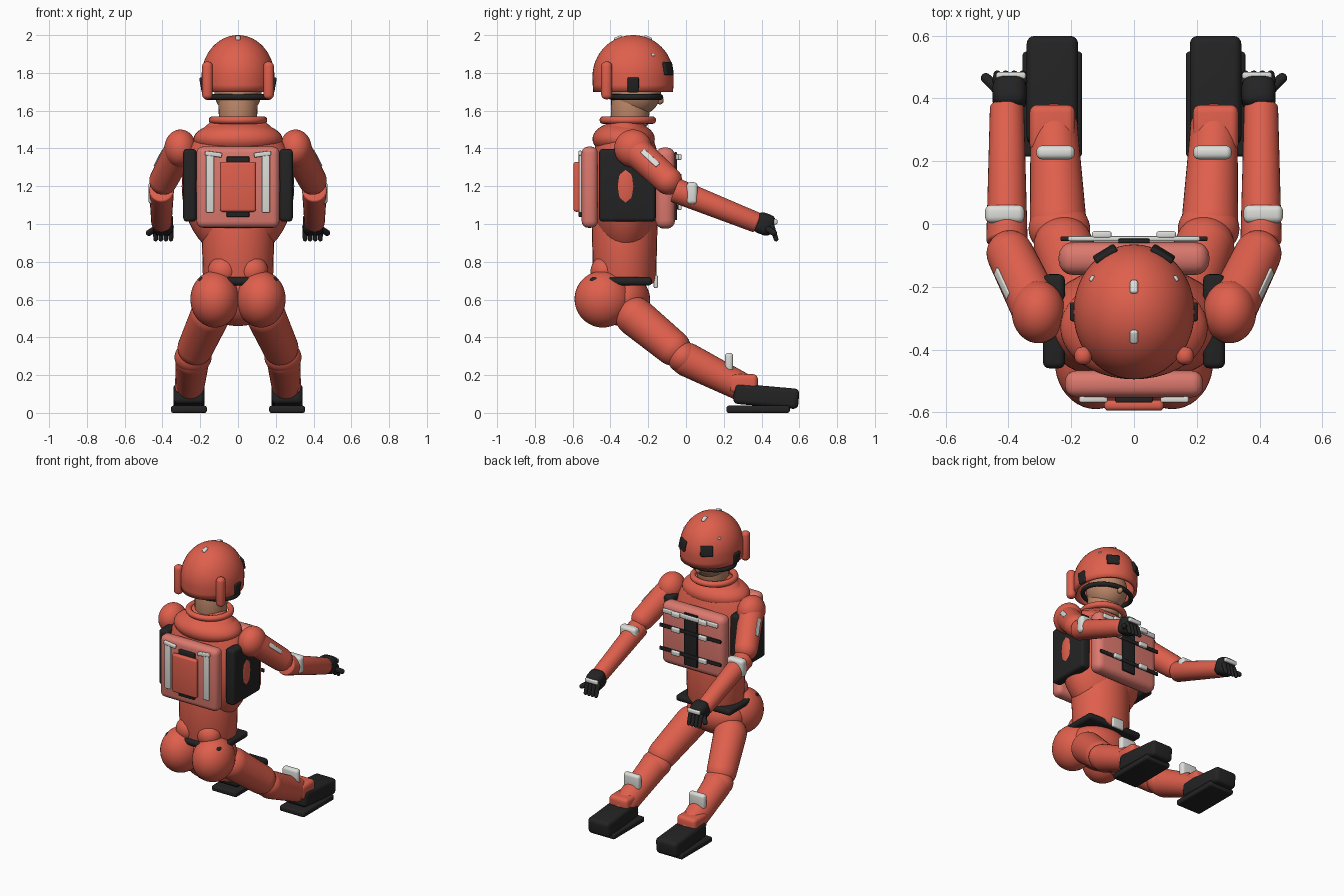
import bpy, bmesh
from math import radians
from mathutils import Vector, Matrix

cube = bpy.data.objects.get("Cube")
if cube:
    bpy.data.objects.remove(cube, do_unlink=True)


def material(name, rgb):
    m = bpy.data.materials.new(name)
    m.use_nodes = True
    m.diffuse_color = (*rgb, 1)
    m.node_tree.nodes["Principled BSDF"].inputs["Base Color"].default_value = (*rgb, 1)
    return m


RED = material("suit red", (0.74, 0.115, 0.073))
PINK = material("pack pink", (0.71, 0.19, 0.155))
BLACK = material("black rubber", (0.017, 0.017, 0.017))
WHITE = material("off white", (0.72, 0.72, 0.69))
SKIN = material("skin", (0.5, 0.24, 0.14))


def finish(name, bm, mat):
    bmesh.ops.recalc_face_normals(bm, faces=bm.faces)
    for f in bm.faces:
        f.smooth = True
    for e in bm.edges:
        e.smooth = len(e.link_faces) < 2 or e.calc_face_angle(0) < 0.7
    me = bpy.data.meshes.new(name)
    bm.to_mesh(me)
    bm.free()
    me.materials.append(mat)
    ob = bpy.data.objects.new(name, me)
    bpy.context.collection.objects.link(ob)
    return ob


def ball(name, loc, radii, mat=RED):
    bm = bmesh.new()
    bmesh.ops.create_uvsphere(bm, u_segments=40, v_segments=24, radius=1)
    bmesh.ops.transform(bm, verts=bm.verts,
                        matrix=Matrix.Translation(loc) @ Matrix.Diagonal((*radii, 1)))
    return finish(name, bm, mat)


def box(name, loc, size, mat, bevel=0.01, rot=None):
    bm = bmesh.new()
    bmesh.ops.create_cube(bm, size=1)
    bmesh.ops.scale(bm, verts=bm.verts, vec=size)
    bmesh.ops.bevel(bm, geom=bm.edges[:], offset=min(bevel, min(size) * 0.45),
                    segments=4, profile=0.5, affect='EDGES')
    m = Matrix.Translation(loc)
    if rot is not None:
        m = m @ rot.to_4x4()
    bmesh.ops.transform(bm, verts=bm.verts, matrix=m)
    return finish(name, bm, mat)


def limb(name, a, b, ra, rb, mat=RED, rounded=True, flat=1):
    """Tapered tube from a to b, with ball ends when rounded."""
    a, b = Vector(a), Vector(b)
    d = b - a
    bm = bmesh.new()
    bmesh.ops.create_cone(bm, cap_ends=True, segments=32, radius1=ra, radius2=rb, depth=d.length)
    if not rounded:
        caps = [e for e in bm.edges if e.calc_face_angle(0) > 1]
        bmesh.ops.bevel(bm, geom=caps, offset=min(ra, rb) * 0.2, segments=3,
                        profile=0.5, affect='EDGES')
    else:
        for z, r in ((-d.length / 2, ra), (d.length / 2, rb)):
            bmesh.ops.create_uvsphere(bm, u_segments=32, v_segments=16, radius=r,
                                      matrix=Matrix.Translation((0, 0, z)))
    m = Matrix.Translation((a + b) / 2) @ d.to_track_quat('Z', 'Y').to_matrix().to_4x4()
    bmesh.ops.transform(bm, verts=bm.verts, matrix=m @ Matrix.Diagonal((1, flat, 1, 1)))
    return finish(name, bm, mat)


def ring(name, loc, rx, ry, tube, mat):
    bpy.ops.mesh.primitive_torus_add(location=loc, major_radius=1, minor_radius=0.5,
                                     major_segments=48, minor_segments=12)
    ob = bpy.context.object
    ob.name = name
    for v in ob.data.vertices:
        r = Vector((v.co.x, v.co.y))
        n, k = r.normalized(), (r.length - 1) * 2 * tube
        v.co = (n.x * (rx + k), n.y * (ry + k), v.co.z * 2 * tube)
    ob.data.materials.append(mat)
    bpy.ops.object.shade_smooth()
    return ob


# Helmet shell: ball with straightened lower half, cut open at the bottom
C = Vector((0, -0.28, 1.78))
R = Vector((0.193, 0.215, 0.22))
bm = bmesh.new()
bmesh.ops.create_uvsphere(bm, u_segments=48, v_segments=32, radius=1)
for v in bm.verts:
    drop = 2 if v.co.z < 0 else 1
    v.co = Vector((v.co.x * R.x, v.co.y * R.y, v.co.z * R.z * drop)) + C
bmesh.ops.bisect_plane(bm, geom=bm.verts[:] + bm.edges[:] + bm.faces[:],
                       plane_co=(0, 0, 1.7), plane_no=(0, 0, -1), clear_outer=True)
helmet = finish("helmet", bm, RED)
shell = helmet.modifiers.new("thickness", 'SOLIDIFY')
shell.thickness = 0.02


def helmet_plate(name, direction, size, mat, lift=0.0):
    """Small plate sitting on the helmet, facing outward."""
    n = Vector(direction).normalized()
    p = Vector((n.x * R.x, n.y * R.y, n.z * R.z))
    rot = Vector((p.x / R.x**2, p.y / R.y**2, p.z / R.z**2)).to_track_quat('Z', 'Y').to_matrix()
    box(name, C + p + n * lift, size, mat, 0.008, rot)


helmet_plate("crest_light_rear", (0, -0.37, 0.93), (0.025, 0.045, 0.018), WHITE)
helmet_plate("crest_light_front", (0, 0.37, 0.93), (0.025, 0.045, 0.018), WHITE)

# Head, neck, collar
ball("head", (0, -0.265, 1.7), (0.125, 0.133, 0.13), SKIN)
ball("nose", (0, -0.138, 1.655), (0.018, 0.02, 0.022), SKIN)
limb("neck", (0, -0.3, 1.52), (0, -0.29, 1.68), 0.1, 0.105, SKIN, False)
ring("chin_strap", (0, -0.265, 1.672), 0.165, 0.13, 0.015, BLACK)
ring("neck_ring", (0, -0.308, 1.55), 0.135, 0.13, 0.02, RED)

# Torso
ball("shoulder_yoke", (0, -0.33, 1.45), (0.235, 0.165, 0.095))
ball("chest", (0, -0.32, 1.2), (0.298, 0.19, 0.39))
limb("waist", (0, -0.325, 0.68), (0, -0.325, 1.05), 0.185, 0.195, RED, False, 0.9)
ball("pelvis", (0, -0.34, 0.6), (0.205, 0.15, 0.14))
box("belt", (0, -0.345, 0.697), (0.42, 0.33, 0.045), BLACK, 0.02)
box("belt_buckle", (0, -0.16, 0.695), (0.09, 0.022, 0.07), WHITE, 0.008)

# Chest pack with straps
box("chest_pack", (0, -0.11, 1.19), (0.48, 0.105, 0.43), PINK, 0.045)
box("chest_panel", (0, -0.054, 1.2), (0.1, 0.014, 0.36), BLACK, 0.004)
box("chest_top_bar", (0, -0.047, 1.355), (0.42, 0.016, 0.03), WHITE, 0.006)
for i, z in enumerate((1.25, 1.09)):
    box(f"chest_strap_{i}", (0, -0.047, z), (0.47, 0.014, 0.024), BLACK, 0.005)

# Backpack
box("backpack", (0, -0.51, 1.195), (0.44, 0.085, 0.43), PINK, 0.035)
box("backpack_strap", (0, -0.557, 1.197), (0.12, 0.025, 0.32), BLACK, 0.006)
box("backpack_pocket", (0, -0.578, 1.197), (0.19, 0.034, 0.265), RED, 0.014)

# Mirrored parts
for s, side in ((1, "left"), (-1, "right")):
    def at(x, y, z):
        return (s * x, y, z)

    # Helmet fittings
    box(f"{side}_helmet_rail", at(0.162, -0.42, 1.76), (0.056, 0.058, 0.2), RED, 0.025)
    helmet_plate(f"{side}_visor_mount", at(0.48, 0.87, 0.2), (0.08, 0.07, 0.02), BLACK)
    helmet_plate(f"{side}_ear_mount", at(1, 0, -0.2), (0.06, 0.08, 0.02), BLACK)
    helmet_plate(f"{side}_brow_light", at(0.7, 0.5, 0.53), (0.02, 0.015, 0.012), WHITE)

    # Pack fittings
    box(f"{side}_side_pouch", at(0.255, -0.31, 1.205), (0.07, 0.3, 0.385), BLACK, 0.02)
    box(f"{side}_back_strap", at(0.148, -0.557, 1.22), (0.042, 0.02, 0.32), WHITE, 0.006)
    box(f"{side}_back_strap_top", at(0.13, -0.559, 1.37), (0.09, 0.02, 0.025), WHITE, 0.006,
        Matrix.Rotation(radians(-8 * s), 3, 'Y'))
    for i, z in enumerate((1.355, 1.25, 1.09)):
        box(f"{side}_chest_clip_{i}", at(0.103, -0.034, z), (0.062, 0.022, 0.032), WHITE, 0.007)

    # Hips and lower back
    ball(f"{side}_buttock", at(0.122, -0.44, 0.602), (0.13, 0.15, 0.15))
    ball(f"{side}_lower_back", at(0.08, -0.43, 0.75), (0.08, 0.075, 0.08))

    # Arm
    shoulder, elbow = Vector(at(0.305, -0.28, 1.4)), Vector(at(0.395, -0.095, 1.23))
    ball(f"{side}_shoulder", shoulder, (0.085, 0.1, 0.1))
    limb(f"{side}_upper_arm", shoulder, elbow, 0.082, 0.075)
    axis = (elbow - shoulder).normalized()
    out = Vector(at(1, 0, 0.45))
    out = (out - axis * out.dot(axis)).normalized()
    frame = Matrix((out.cross(axis), axis, out)).transposed()
    if frame.determinant() < 0:
        frame = Matrix((-out.cross(axis), axis, out)).transposed()
    box(f"{side}_arm_stripe", (shoulder + elbow) / 2 + out * 0.077, (0.03, 0.12, 0.012),
        WHITE, 0.005, frame)
    limb(f"{side}_forearm", at(0.405, -0.06, 1.18), at(0.405, 0.38, 1.005), 0.066, 0.054, RED, False)
    box(f"{side}_forearm_band", at(0.412, 0.032, 1.163), (0.126, 0.058, 0.117), WHITE, 0.02)

    # Glove
    box(f"{side}_glove", at(0.397, 0.415, 1.0), (0.108, 0.105, 0.115), BLACK, 0.035,
        Matrix.Rotation(radians(-20), 3, 'X'))
    box(f"{side}_knuckle_guard", at(0.392, 0.473, 1.012), (0.095, 0.022, 0.028), WHITE, 0.008)
    for i in range(4):
        x = 0.355 + i * 0.027
        limb(f"{side}_finger_{i}", at(x, 0.455, 0.985), at(x, 0.477, 0.92), 0.015, 0.012, BLACK)
    limb(f"{side}_thumb", at(0.435, 0.43, 0.975), at(0.472, 0.465, 0.953), 0.018, 0.016, BLACK)

    # Leg
    limb(f"{side}_thigh", at(0.15, -0.27, 0.51), at(0.225, -0.07, 0.345), 0.105, 0.095)
    ball(f"{side}_knee", at(0.238, -0.015, 0.295), (0.098, 0.085, 0.085))
    limb(f"{side}_shin", at(0.242, 0.01, 0.28), at(0.255, 0.31, 0.13), 0.09, 0.075)
    box(f"{side}_ankle_cuff", at(0.26, 0.305, 0.155), (0.145, 0.15, 0.1), RED, 0.025)
    box(f"{side}_shin_band", at(0.25, 0.228, 0.268), (0.122, 0.044, 0.1), WHITE, 0.018)

    # Boot
    box(f"{side}_boot", at(0.26, 0.425, 0.088), (0.164, 0.345, 0.108), BLACK, 0.025,
        Matrix.Rotation(radians(-5), 3, 'X'))
    box(f"{side}_boot_sole", at(0.26, 0.382, 0.019), (0.19, 0.335, 0.038), BLACK, 0.012)
